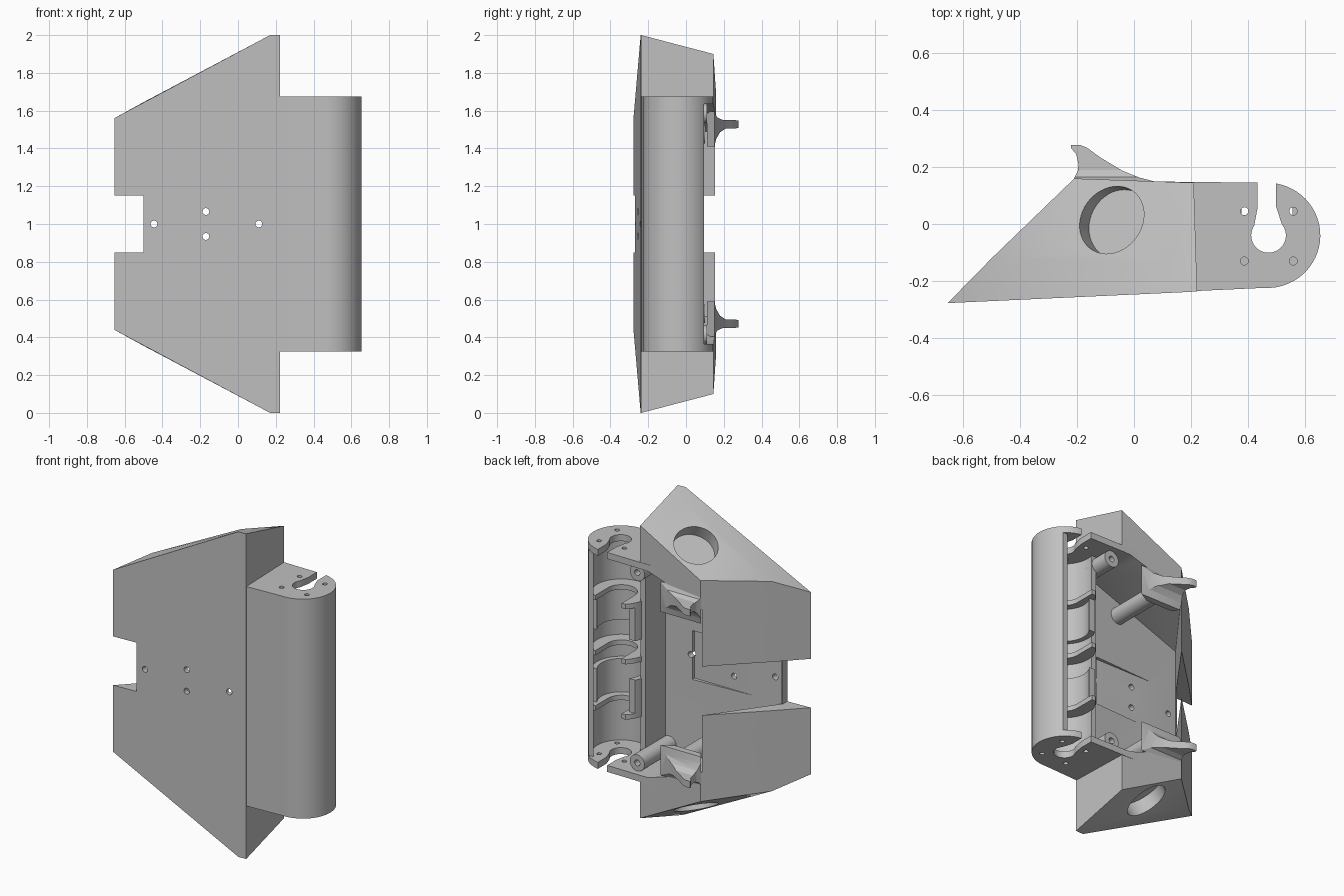
import bpy, bmesh
from math import cos, sin, pi, radians
from mathutils import Vector

cube = bpy.data.objects.get("Cube")
if cube:
    bpy.data.objects.remove(cube)

grey = bpy.data.materials.new("plain_grey")
grey.use_nodes = True
grey.diffuse_color = (0.53, 0.53, 0.53, 1)
grey.node_tree.nodes["Principled BSDF"].inputs["Base Color"].default_value = (0.53, 0.53, 0.53, 1)


def finish(name, bm):
    bmesh.ops.recalc_face_normals(bm, faces=bm.faces)
    mesh = bpy.data.meshes.new(name)
    bm.to_mesh(mesh)
    bm.free()
    mesh.materials.append(grey)
    ob = bpy.data.objects.new(name, mesh)
    bpy.context.collection.objects.link(ob)
    return ob


def hull(name, pts):
    bm = bmesh.new()
    for p in pts:
        bm.verts.new(p)
    res = bmesh.ops.convex_hull(bm, input=bm.verts)
    loose = [v for v in bm.verts if not v.link_faces]
    bmesh.ops.delete(bm, geom=loose, context='VERTS')
    return finish(name, bm)


def prism(name, pts, lo, hi, axis='z'):
    """Extrude an outline along z (x, y points) or along x (y, z points)."""
    bm = bmesh.new()
    place = (lambda p, h: (p[0], p[1], h)) if axis == 'z' else (lambda p, h: (h, p[0], p[1]))
    face = bm.faces.new([bm.verts.new(place(p, lo)) for p in pts])
    ext = bmesh.ops.extrude_face_region(bm, geom=[face])
    move = Vector(place((0, 0), hi - lo))
    bmesh.ops.translate(bm, vec=move, verts=[g for g in ext["geom"] if isinstance(g, bmesh.types.BMVert)])
    return finish(name, bm)


def box(name, x, y, z):
    return prism(name, [(x[0], y[0]), (x[1], y[0]), (x[1], y[1]), (x[0], y[1])], *z)


def rod(name, start, end, r, n=40):
    start, end = Vector(start), Vector(end)
    axis = end - start
    bm = bmesh.new()
    bmesh.ops.create_cone(bm, cap_ends=True, segments=n, radius1=r, radius2=r, depth=axis.length)
    bmesh.ops.rotate(bm, verts=bm.verts, matrix=axis.to_track_quat('Z', 'Y').to_matrix())
    bmesh.ops.translate(bm, verts=bm.verts, vec=(start + end) / 2)
    return finish(name, bm)


def combine(target, tool, op='DIFFERENCE'):
    tool.hide_render = True
    mod = target.modifiers.new(op, 'BOOLEAN')
    mod.operation, mod.solver, mod.object = op, 'EXACT', tool
    bpy.context.view_layer.objects.active = target
    bpy.ops.object.modifier_apply(modifier=mod.name)
    bpy.data.objects.remove(tool)


def both(pts):
    """Points plus their reflection about mid height."""
    return pts + [(x, y, 2 - z) for x, y, z in pts]


def flip(z, side):
    return 1 + side * (z - 1)


CX, CY = 0.468, -0.04

# Outer body: faceted shell plus rounded barrel
body = hull("housing", both([
    (-0.655, -0.278, 1.56), (0.17, -0.24, 2.0), (0.222, -0.237, 2.0),
    (-0.5, -0.12, 1.645), (0.12, -0.14, 1.965),
    (-0.21, 0.16, 1.68), (0.21, 0.145, 1.9)]))
arc = [(CX + 0.187 * cos(a), CY + 0.185 * sin(a))
       for a in (radians(-94 + 184 * i / 32) for i in range(33))]
combine(body, prism("barrel", [(0.1, 0.149), (0.1, -0.241)] + arc, 0.325, 1.675), 'UNION')

# Hollow interior, open at the back
combine(body, hull("cavity", both([
    (0.275, 0.3, 1.635), (0.275, -0.195, 1.635), (0.15, 0.3, 1.635), (0.15, -0.2, 1.63),
    (-0.11, 0.16, 1.53), (0.02, 0.3, 1.56), (-0.11, 0.3, 1.53), (-0.5, -0.235, 1.42)])))
combine(body, rod("barrel_cavity", (CX, CY, 0.365), (CX, CY, 1.635), 0.165, 64))
combine(body, box("barrel_mouth", (0.26, 0.46), (0, 0.3), (0.365, 1.635)))
combine(body, box("barrel_back", (0.26, 0.8), (0.095, 0.3), (0.365, 1.635)))

# Side notch through the slanted wall
combine(body, box("notch", (-0.8, -0.5), (-0.5, 0.3), (0.85, 1.15)))
combine(body, box("wall_gap", (-0.6, 0.1), (-0.225, 0.3), (0.85, 1.15)))

# Mounting holes in the front panel
for x, z in [(-0.445, 1), (-0.17, 1.066), (-0.17, 0.934), (0.11, 1)]:
    combine(body, rod("panel_hole", (x, -0.5, z), (x, -0.1, z), 0.018, 20))

# Round pockets, keyhole slots and screw holes at both ends
for s in (1, -1):
    centre = Vector((-0.07, 0.01, flip(1.79, s)))
    normal = Vector((-0.53, 0.26, s)).normalized()
    combine(body, rod("pocket", centre - normal * 0.05, centre + normal * 0.15, 0.125, 48))
    zs = sorted((flip(1.6, s), flip(1.72, s)))
    combine(body, rod("keyhole", (CX + 0.005, CY, zs[0]), (CX + 0.005, CY, zs[1]), 0.061, 40))
    combine(body, prism("slot", [(0.42, -0.02), (0.526, -0.02), (0.5, 0.06), (0.5, 0.3),
                                 (0.435, 0.3), (0.435, 0.06)], *zs))
    for x in (0.388, 0.56):
        for y in (-0.13, 0.045):
            combine(body, rod("screw_hole", (x, y, zs[0]), (x, y, zs[1]), 0.014, 20))

parts = [body]

for s, tag in ((1, "upper"), (-1, "lower")):
    # Screw bosses standing on the front panel
    for i, (x, z, back) in enumerate([(0.255, 1.585, 0.11), (-0.06, 1.475, 0.1)]):
        z = flip(z, s)
        boss = rod(f"{tag}_boss_{i + 1}", (x, -0.23, z), (x, back, z), 0.05)
        combine(boss, rod("boss_hole", (x, 0, z), (x, 0.3, z), 0.018, 20))
        parts.append(boss)

    # Curved hook with a flared root
    fin = prism(f"{tag}_hook", [
        (0.07, 0.15), (0.02, 0.163), (-0.04, 0.187), (-0.12, 0.235), (-0.165, 0.268),
        (-0.19, 0.278), (-0.222, 0.278), (-0.222, 0.268), (-0.203, 0.245), (-0.195, 0.21),
        (-0.198, 0.185), (-0.212, 0.158), (-0.18, 0.11), (0.0, 0.11)],
        *sorted((flip(1.3, s), flip(1.7, s))))
    flare = [(0.1, 1.6), (0.15, 1.595), (0.165, 1.565), (0.19, 1.552), (0.3, 1.548),
             (0.3, 1.508), (0.21, 1.505), (0.18, 1.485), (0.16, 1.45), (0.15, 1.41), (0.1, 1.41)]
    combine(fin, prism("flare", [(y, flip(z, s)) for y, z in flare], -0.3, 0.2, 'x'), 'INTERSECT')
    parts.append(fin)

    # Half-round cradle inside the barrel
    lo, hi = sorted((flip(1.12, s), flip(1.33, s)))
    cradle = rod(f"{tag}_cradle", (CX, CY, lo), (CX, CY, hi), 0.17, 48)
    combine(cradle, rod("bore", (CX, CY, lo - 0.1), (CX, CY, hi + 0.1), 0.135, 48))
    combine(cradle, box("cradle_mouth", (0, 1), (0.04, 0.4), (lo - 0.1, hi + 0.1)))
    parts.append(cradle)

# Slotted divider discs inside the barrel
for name, z in (("upper_divider", 1.34), ("middle_divider", 1.0), ("lower_divider", 0.66)):
    disc = rod(name, (CX, CY, z - 0.015), (CX, CY, z + 0.015), 0.17, 48)
    combine(disc, rod("bore", (CX, CY, z - 0.1), (CX, CY, z + 0.1), 0.09, 40))
    combine(disc, box("mouth", (CX - 0.09, CX + 0.09), (CY, 0.4), (z - 0.1, z + 0.1)))
    combine(disc, box("trim", (0, 1), (0.085, 0.4), (z - 0.1, z + 0.1)))
    parts.append(disc)

# Smooth the round surfaces, keep edges crisp
bpy.ops.object.select_all(action='DESELECT')
for ob in parts:
    ob.select_set(True)
bpy.context.view_layer.objects.active = body
bpy.ops.object.shade_smooth_by_angle(angle=radians(25))
